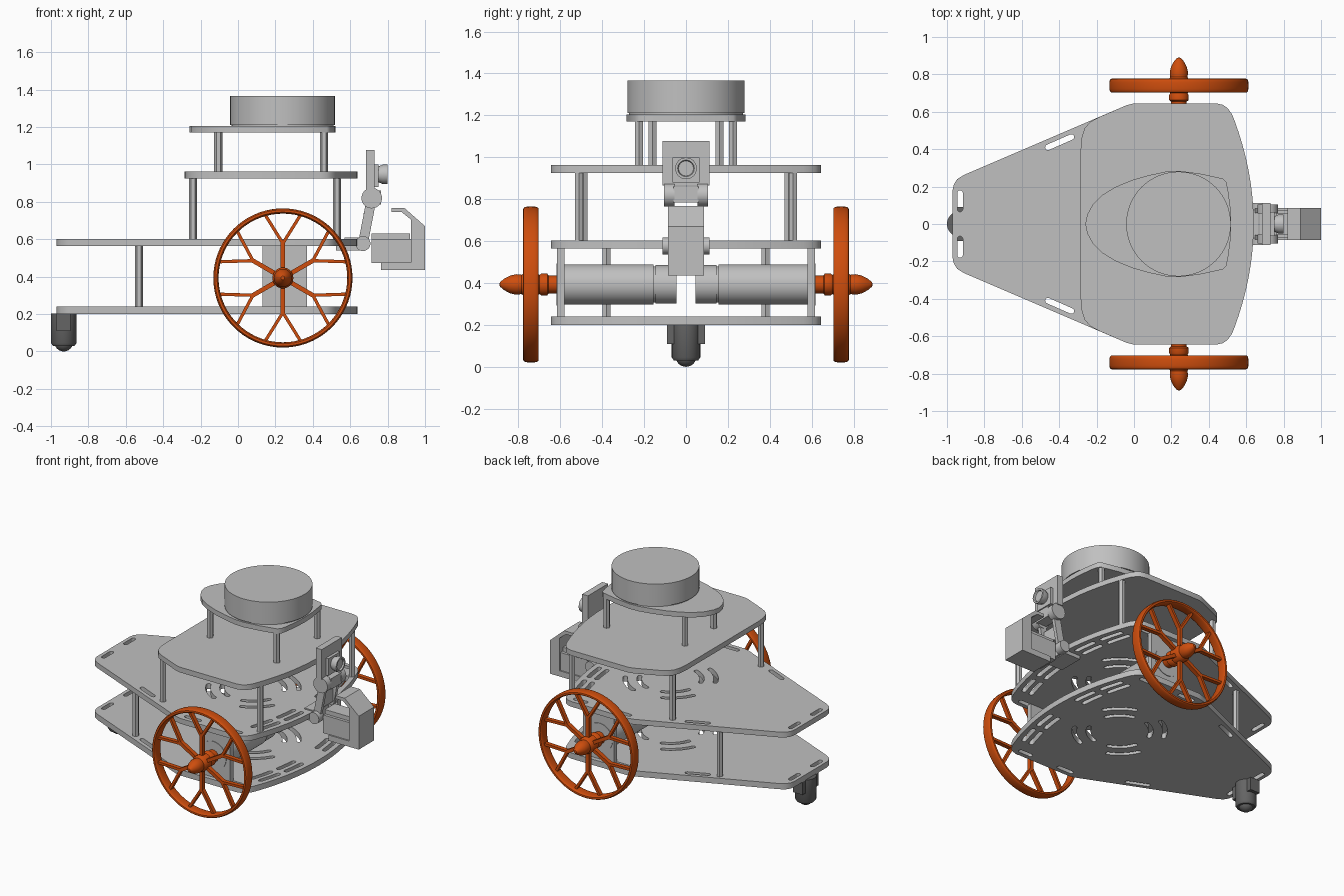
import bpy, bmesh, math
from mathutils import Matrix, Vector

if "Cube" in bpy.data.objects:
    bpy.data.objects.remove(bpy.data.objects["Cube"], do_unlink=True)

parts = []


def material(name, rgb):
    m = bpy.data.materials.new(name)
    m.use_nodes = True
    m.diffuse_color = (*rgb, 1)
    m.node_tree.nodes["Principled BSDF"].inputs["Base Color"].default_value = (*rgb, 1)
    return m


GREY = material("light grey", (0.53, 0.53, 0.53))
DARK = material("dark grey", (0.13, 0.13, 0.13))
ORANGE = material("orange", (0.62, 0.075, 0.004))


def finish(name, bm, mat, matrix=Matrix()):
    bmesh.ops.remove_doubles(bm, verts=bm.verts, dist=1e-5)
    bm.transform(matrix)
    bmesh.ops.recalc_face_normals(bm, faces=bm.faces)
    me = bpy.data.meshes.new(name)
    bm.to_mesh(me)
    bm.free()
    me.materials.append(mat)
    ob = bpy.data.objects.new(name, me)
    bpy.context.collection.objects.link(ob)
    parts.append(ob)
    return ob


def box(name, x, y, z, mat=GREY):
    bm = bmesh.new()
    c = [(a[0] + a[1]) / 2 for a in (x, y, z)]
    d = [a[1] - a[0] for a in (x, y, z)]
    bmesh.ops.create_cube(bm, size=1, matrix=Matrix.Translation(c) @ Matrix.Diagonal((*d, 1)))
    return finish(name, bm, mat)


def lathe(name, profile, matrix, mat=GREY, n=48, closed=False):
    """Turn (radius, height) points around the local z axis."""
    bm = bmesh.new()
    rings = [[bm.verts.new((r * math.cos(2 * math.pi * i / n), r * math.sin(2 * math.pi * i / n), h))
              for i in range(n)] for r, h in profile]
    pairs = list(zip(rings, rings[1:])) + ([(rings[-1], rings[0])] if closed else [])
    for a, b in pairs:
        for i in range(n):
            j = (i + 1) % n
            bm.faces.new((a[i], a[j], b[j], b[i]))
    return finish(name, bm, mat, matrix)


def cylinder(name, r, h0, h1, matrix, mat=GREY, n=48):
    return lathe(name, [(0, h0), (r, h0), (r, h1), (0, h1)], matrix, mat, n)


def panel(name, loops, low, high, matrix=Matrix(), mat=GREY):
    """Flat sheet from an outline followed by its holes."""
    cu = bpy.data.curves.new(name, "CURVE")
    cu.dimensions, cu.fill_mode, cu.extrude = "2D", "BOTH", (high - low) / 2
    for loop in loops:
        sp = cu.splines.new("POLY")
        sp.points.add(len(loop) - 1)
        for p, (x, y) in zip(sp.points, loop):
            p.co = (x, y, 0, 1)
        sp.use_cyclic_u = True
    tmp = bpy.data.objects.new(name + "_outline", cu)
    bpy.context.collection.objects.link(tmp)
    me = bpy.data.meshes.new_from_object(tmp.evaluated_get(bpy.context.evaluated_depsgraph_get()))
    bm = bmesh.new()
    bm.from_mesh(me)
    bpy.data.objects.remove(tmp, do_unlink=True)
    bpy.data.curves.remove(cu)
    bpy.data.meshes.remove(me)
    return finish(name, bm, mat, matrix @ Matrix.Translation((0, 0, (low + high) / 2)))


def mirrored(half):
    return half + [(x, -y) for x, y in reversed(half) if abs(y) > 1e-6]


def slot(path, w=0.015):
    """Round-ended outline along a path."""
    p = [Vector(q) for q in path]
    t = [(p[min(i + 1, len(p) - 1)] - p[max(i - 1, 0)]).normalized() for i in range(len(p))]
    nrm = [Vector((-d.y, d.x)) * w for d in t]

    def cap(c, d, k):
        return [c + d * w * math.sin(a) + k * math.cos(a) for a in (math.pi * i / 6 for i in range(1, 6))]
    out = [a + b for a, b in zip(p, nrm)] + cap(p[-1], t[-1], nrm[-1])
    out += [a - b for a, b in reversed(list(zip(p, nrm)))] + cap(p[0], -t[0], -nrm[0])
    return [tuple(v) for v in out]


def arc(r, a0, a1, cx=0.12):
    return [(cx + r * math.cos(math.radians(a0 + (a1 - a0) * i / 8)),
             r * math.sin(math.radians(a0 + (a1 - a0) * i / 8))) for i in range(9)]


def bow(y):
    return 0.64 - 0.335 * y * y


UP_X = Matrix.Rotation(math.pi / 2, 4, "Y")   # local z to +x
SIDE = Matrix.Rotation(math.pi / 2, 4, "X")   # local xy to xz
at = Matrix.Translation

# Deck outlines and slots
nose = [(bow(0.07 * i), 0.07 * i) for i in range(9)]
nose += [(0.522, 0.59), (0.50, 0.62), (0.475, 0.637), (0.44, 0.645), (0, 0.645), (-0.04, 0.635)]
deck = mirrored(nose + [(-0.91, 0.262), (-0.945, 0.24), (-0.963, 0.212), (-0.97, 0.18)])
paths = [[(-0.93, 0.08), (-0.93, 0.165)], [(-0.46, 0.41), (-0.335, 0.465)],
         [(0.02, 0.60), (0.12, 0.60)], [(0.36, 0.60), (0.44, 0.60)],
         arc(0.20, 25, 75), arc(0.29, 30, 70), arc(0.20, 110, 160), arc(0.29, 115, 155)]
paths += [[(bow(y) - inset, y) for y in (a, a + 0.05, a + 0.1, a + 0.14)]
          for inset in (0.05, 0.11) for a in (0.13, 0.34)]
holes = [slot(p) for p in paths]
holes += [[(x, -y) for x, y in h] for h in holes]
panel("lower_deck", [deck] + holes, 0.20, 0.24)
panel("middle_deck", [deck] + holes, 0.565, 0.602)
panel("upper_deck", [mirrored(nose + [(-0.19, 0.57), (-0.235, 0.545), (-0.265, 0.51),
                                      (-0.28, 0.46), (-0.285, 0.40)])], 0.925, 0.962)
panel("sensor_deck", [mirrored([(0.52, 0), (0.515, 0.09), (0.503, 0.18), (0.493, 0.225), (0.475, 0.243),
                               (0.36, 0.268), (0.245, 0.284), (0.17, 0.28), (0.085, 0.262),
                               (-0.01, 0.235), (-0.10, 0.198), (-0.17, 0.155), (-0.22, 0.105),
                               (-0.25, 0.05), (-0.26, 0)])], 1.17, 1.205)

# Scanner drum
lathe("scanner", [(0, 1.20), (0.272, 1.20), (0.272, 1.212), (0.28, 1.212), (0.28, 1.367), (0, 1.367)],
      at((0.238, 0, 0)), n=64)

# Hexagonal spacers between the decks
for name, x, y, z0, z1 in (("lower_spacer", -0.53, 0.38, 0.23, 0.57),
                           ("upper_rear_spacer", -0.24, 0.49, 0.595, 0.93),
                           ("upper_front_spacer", 0.53, 0.51, 0.595, 0.93),
                           ("sensor_rear_spacer", -0.105, 0.16, 0.955, 1.175),
                           ("sensor_front_spacer", 0.46, 0.225, 0.955, 1.175)):
    for s, side in ((1, "left"), (-1, "right")):
        cylinder(f"{name}_{side}", 0.022, z0, z1, at((x, s * y, 0)), n=6)

# Drive units and wheels, built outward from the centre
hub_profile = [(0, 0.61), (0.042, 0.61), (0.042, 0.655), (0.052, 0.662), (0.052, 0.69), (0.046, 0.70),
               (0.056, 0.71), (0.056, 0.77), (0.046, 0.785), (0.049, 0.81), (0.042, 0.84),
               (0.026, 0.87), (0.010, 0.888), (0, 0.89)]
rim_profile = []
for i in range(20):
    c, d = math.cos(math.tau * i / 20), math.sin(math.tau * i / 20)
    rim_profile.append((0.358 + 0.014 * math.copysign(abs(c) ** 0.7, c),
                        0.74 + 0.037 * math.copysign(abs(d) ** 0.7, d)))
for s, side in ((1, "left"), (-1, "right")):
    axle = at((0.24, 0, 0.393)) @ Matrix.Rotation(-s * math.pi / 2, 4, "X")
    box(f"motor_bracket_{side}", (0.13, 0.37), sorted((s * 0.58, s * 0.615)), (0.235, 0.57))
    lathe(f"motor_{side}", [(0, 0.045), (0.092, 0.045), (0.092, 0.145), (0.086, 0.145), (0.086, 0.155),
                            (0.096, 0.155), (0.096, 0.59), (0, 0.59)], axle)
    cylinder(f"motor_boss_{side}", 0.1, 0.60, 0.619, axle)
    lathe(f"wheel_hub_{side}", hub_profile, axle, ORANGE, 32)
    lathe(f"wheel_rim_{side}", rim_profile, axle, ORANGE, 72, True)
    bm = bmesh.new()
    for k in range(6):
        a = math.radians(30 + 60 * k)
        fork = Vector((0.185 * math.cos(a), 0.185 * math.sin(a), 0.74))
        bars = [(Vector((0, 0, 0.74)), fork, 0.024)]
        for b in (a - 0.275, a + 0.275):
            bars.append((fork, Vector((0.352 * math.cos(b), 0.352 * math.sin(b), 0.74)), 0.017))
        for p, q, w in bars:
            d = q - p
            bmesh.ops.create_cube(bm, size=1, matrix=at((p + q) / 2)
                                  @ Matrix.Rotation(math.atan2(d.y, d.x), 4, "Z")
                                  @ Matrix.Diagonal((d.length + 0.01, w, 0.03, 1)))
    finish(f"wheel_spokes_{side}", bm, ORANGE, axle)

# Rear caster
caster = at((-0.932, 0, 0))
lathe("caster_housing", [(0, 0.202), (0.068, 0.202), (0.068, 0.045), (0.058, 0.03), (0, 0.03)], caster, DARK, 32)
lathe("caster_ball", [(0.05 * math.sin(math.pi * i / 12), 0.05 - 0.05 * math.cos(math.pi * i / 12))
                      for i in range(13)], caster, DARK, 24)
box("caster_ears", (-0.97, -0.895), (-0.09, 0.09), (0.11, 0.202), DARK)

# Arm mount, joints and links
box("arm_mount", (0.525, 0.65), (-0.09, 0.09), (0.54, 0.57))
box("arm_servo", (0.57, 0.665), (-0.075, 0.075), (0.545, 0.61))
for name, x, z, r, w in (("lower_joint", 0.668, 0.577, 0.04, 0.112), ("upper_joint", 0.715, 0.82, 0.055, 0.105)):
    for s, side in ((1, "left"), (-1, "right")):
        cylinder(f"{name}_{side}", r, 0.055, w, at((x, 0, z)) @ Matrix.Rotation(-s * math.pi / 2, 4, "X"), n=24)
box("upper_joint_servo", (0.685, 0.765), (-0.06, 0.06), (0.785, 0.86))
for y, side in ((0.07, "left"), (-0.07, "right")):
    panel(f"arm_link_{side}", [slot([(0.668, 0.577), (0.715, 0.82)], 0.026)], -y - 0.012, -y + 0.012, SIDE)
box("link_web", (0.672, 0.70), (-0.065, 0.065), (0.64, 0.74))

# Camera on its upright bracket
box("camera_bracket", (0.685, 0.73), (-0.112, 0.112), (0.865, 1.077))
box("camera_board", (0.73, 0.75), (-0.065, 0.065), (0.88, 1.0))
lathe("camera_lens", [(0, 0.745), (0.04, 0.745), (0.052, 0.775), (0.052, 0.80), (0.04, 0.80),
                      (0.036, 0.79), (0, 0.79)], at((0, 0, 0.947)) @ UP_X, n=16)

# Gripper body and bent front shield
box("gripper_body", (0.715, 0.93), (-0.075, 0.075), (0.472, 0.60))
box("gripper_cover", (0.715, 0.92), (-0.055, 0.055), (0.595, 0.63))
panel("gripper_shield", [[(0.765, 0.435), (1.0, 0.435), (1.0, 0.67), (0.89, 0.767), (0.82, 0.767), (0.82, 0.745),
                          (0.875, 0.745), (0.925, 0.705), (0.925, 0.475), (0.765, 0.475)]], -0.085, 0.085, SIDE)

# Smooth the round parts and keep the edges sharp
bpy.ops.object.select_all(action="DESELECT")
for ob in parts:
    ob.select_set(True)
bpy.context.view_layer.objects.active = parts[0]
bpy.ops.object.shade_smooth_by_angle(angle=math.radians(35))
